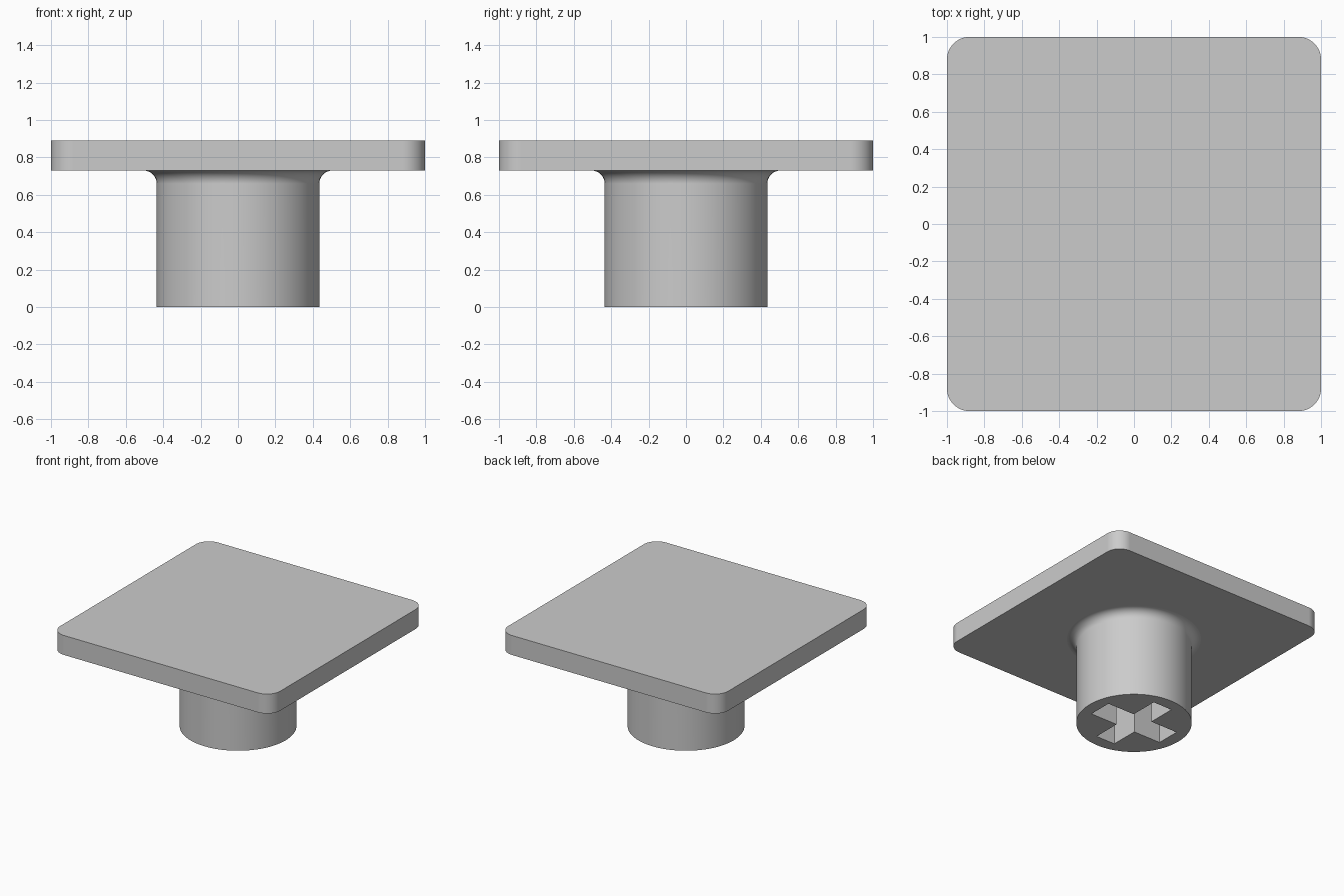
import bpy
import bmesh
from math import radians, sin, cos, pi

PLATE_BOTTOM, PLATE_TOP = 0.73, 0.89
CORNER = 0.12
STEM_RADIUS, FILLET = 0.435, 0.07
SEGMENTS = 96

old = bpy.data.objects.get("Cube")
if old:
    bpy.data.objects.remove(old, do_unlink=True)

grey = bpy.data.materials.new("light grey plastic")
grey.use_nodes = True
colour = (0.6, 0.6, 0.6, 1)
grey.diffuse_color = colour
grey.node_tree.nodes["Principled BSDF"].inputs["Base Color"].default_value = colour


def make_object(name, bm):
    bmesh.ops.recalc_face_normals(bm, faces=bm.faces)
    mesh = bpy.data.meshes.new(name)
    bm.to_mesh(mesh)
    bm.free()
    mesh.materials.append(grey)
    obj = bpy.data.objects.new(name, mesh)
    bpy.context.collection.objects.link(obj)
    return obj


def finish(obj):
    """Apply modifiers, then smooth with sharp edges kept."""
    bpy.ops.object.select_all(action="DESELECT")
    obj.select_set(True)
    bpy.context.view_layer.objects.active = obj
    for mod in list(obj.modifiers):
        bpy.ops.object.modifier_apply(modifier=mod.name)
    bpy.ops.object.shade_smooth_by_angle(angle=radians(30))
    obj.modifiers.new("weighted normals", "WEIGHTED_NORMAL").keep_sharp = True


# Square plate with rounded vertical corners
bm = bmesh.new()
bmesh.ops.create_cube(bm, size=2)
for v in bm.verts:
    v.co.z = PLATE_TOP if v.co.z > 0 else PLATE_BOTTOM
upright = [e for e in bm.edges if abs(e.verts[0].co.z - e.verts[1].co.z) > 0.01]
bmesh.ops.bevel(bm, geom=upright, offset=CORNER, segments=12, profile=0.5, affect="EDGES")
finish(make_object("top_plate", bm))

# Round stem, flaring in a fillet into the plate
profile = [(STEM_RADIUS, 0)]
for i in range(9):
    a = pi / 2 * i / 8
    profile.append((STEM_RADIUS + FILLET * (1 - cos(a)),
                    PLATE_BOTTOM - FILLET * (1 - sin(a))))
profile.append((STEM_RADIUS + FILLET, PLATE_BOTTOM + 0.03))
bm = bmesh.new()
rings = [[bm.verts.new((r * cos(2 * pi * k / SEGMENTS), r * sin(2 * pi * k / SEGMENTS), z))
          for k in range(SEGMENTS)] for r, z in profile]
for low, high in zip(rings, rings[1:]):
    for k in range(SEGMENTS):
        n = (k + 1) % SEGMENTS
        bm.faces.new((low[k], low[n], high[n], high[k]))
bm.faces.new(rings[0])
bm.faces.new(rings[-1])
stem = make_object("stem", bm)

# Cross-shaped socket, open at the foot of the stem
L, W, T = 0.335, 0.087, 0.1   # arm half length, half widths of the y and x arms
quarter = [(L, T), (W, T), (W, L)]
outline = (quarter + [(-x, y) for x, y in reversed(quarter)]
           + [(-x, -y) for x, y in quarter] + [(x, -y) for x, y in reversed(quarter)])
bm = bmesh.new()
foot = bm.faces.new([bm.verts.new((x, y, -0.1)) for x, y in outline])
extruded = bmesh.ops.extrude_face_region(bm, geom=[foot])["geom"]
bmesh.ops.translate(bm, vec=(0, 0, PLATE_TOP + 0.1),
                    verts=[g for g in extruded if isinstance(g, bmesh.types.BMVert)])
cutter = make_object("socket_cutter", bm)
cutter.hide_render = True

cut = stem.modifiers.new("socket", "BOOLEAN")
cut.operation, cut.solver, cut.object = "DIFFERENCE", "EXACT", cutter
finish(stem)
bpy.data.objects.remove(cutter, do_unlink=True)
